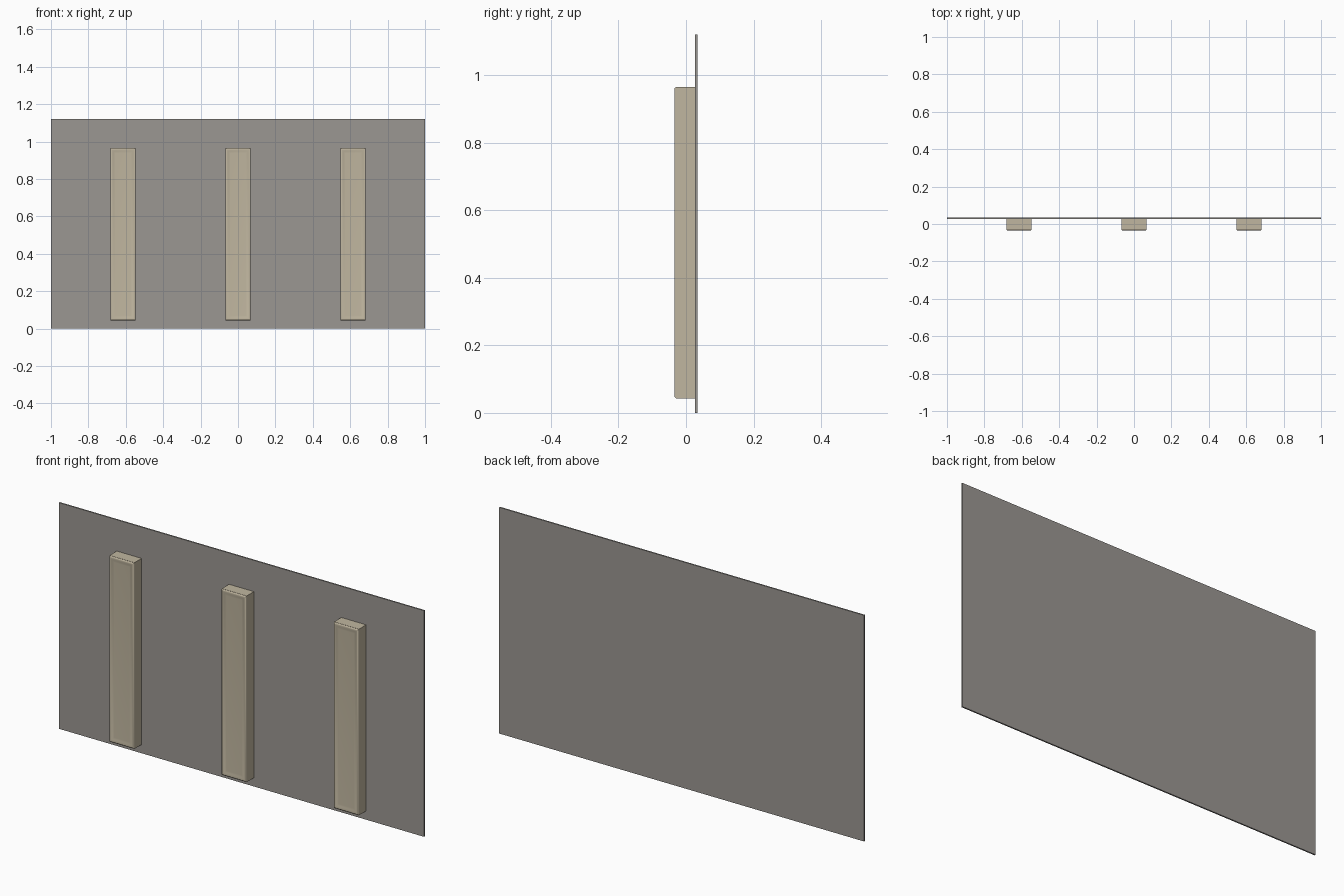
import bpy, bmesh

if "Cube" in bpy.data.objects:
    bpy.data.objects.remove(bpy.data.objects["Cube"])


def material(name, color):
    m = bpy.data.materials.new(name)
    m.diffuse_color = (*color, 1)
    m.use_nodes = True
    m.node_tree.nodes["Principled BSDF"].inputs["Base Color"].default_value = m.diffuse_color
    return m


grey = material("warm grey", (0.33, 0.31, 0.29))
beige = material("beige", (0.53, 0.47, 0.35))


def finish(name, bm, mat):
    bmesh.ops.recalc_face_normals(bm, faces=bm.faces)
    me = bpy.data.meshes.new(name)
    bm.to_mesh(me)
    bm.free()
    me.materials.append(mat)
    ob = bpy.data.objects.new(name, me)
    bpy.context.collection.objects.link(ob)
    return ob


def box(name, x, y0, y1, z0, z1, half_w, mat):
    bm = bmesh.new()
    bmesh.ops.create_cube(bm, size=1)
    for v in bm.verts:
        v.co = (x + v.co.x * 2 * half_w, y0 + (v.co.y + 0.5) * (y1 - y0),
                z0 + (v.co.z + 0.5) * (z1 - z0))
    return finish(name, bm, mat)


# thin back board
box("back_board", 0, 0.027, 0.034, 0, 1.12, 1.0, grey)

# front panel profile: inset from the edge, depth
profile = [(0, -0.029), (0.001, -0.032), (0.004, -0.034), (0.008, -0.034),
           (0.014, -0.0325), (0.02, -0.031), (0.026, -0.0305)]


def front_panel(name, x, z0, z1, half_w, mat):
    bm = bmesh.new()
    rings = []
    for inset, y in profile:
        w, lo, hi = half_w - inset, z0 + inset, z1 - inset
        rings.append([bm.verts.new(c) for c in
                      ((x - w, y, lo), (x + w, y, lo), (x + w, y, hi), (x - w, y, hi))])
    for a, b in zip(rings, rings[1:]):
        for i in range(4):
            j = (i + 1) % 4
            bm.faces.new((a[i], a[j], b[j], b[i]))
    bm.faces.new(rings[-1])
    bm.faces.new(rings[0][::-1])
    ob = finish(name, bm, mat)
    bpy.ops.object.select_all(action='DESELECT')
    ob.select_set(True)
    bpy.context.view_layer.objects.active = ob
    bpy.ops.object.shade_smooth_by_angle(angle=0.7)


# three upright battens with softly rimmed fronts
for side, x in (("left", -0.615), ("middle", 0), ("right", 0.615)):
    box(side + "_batten", x, -0.029, 0.027, 0.043, 0.965, 0.068, beige)
    front_panel(side + "_batten_front", x, 0.044, 0.964, 0.068, beige)
